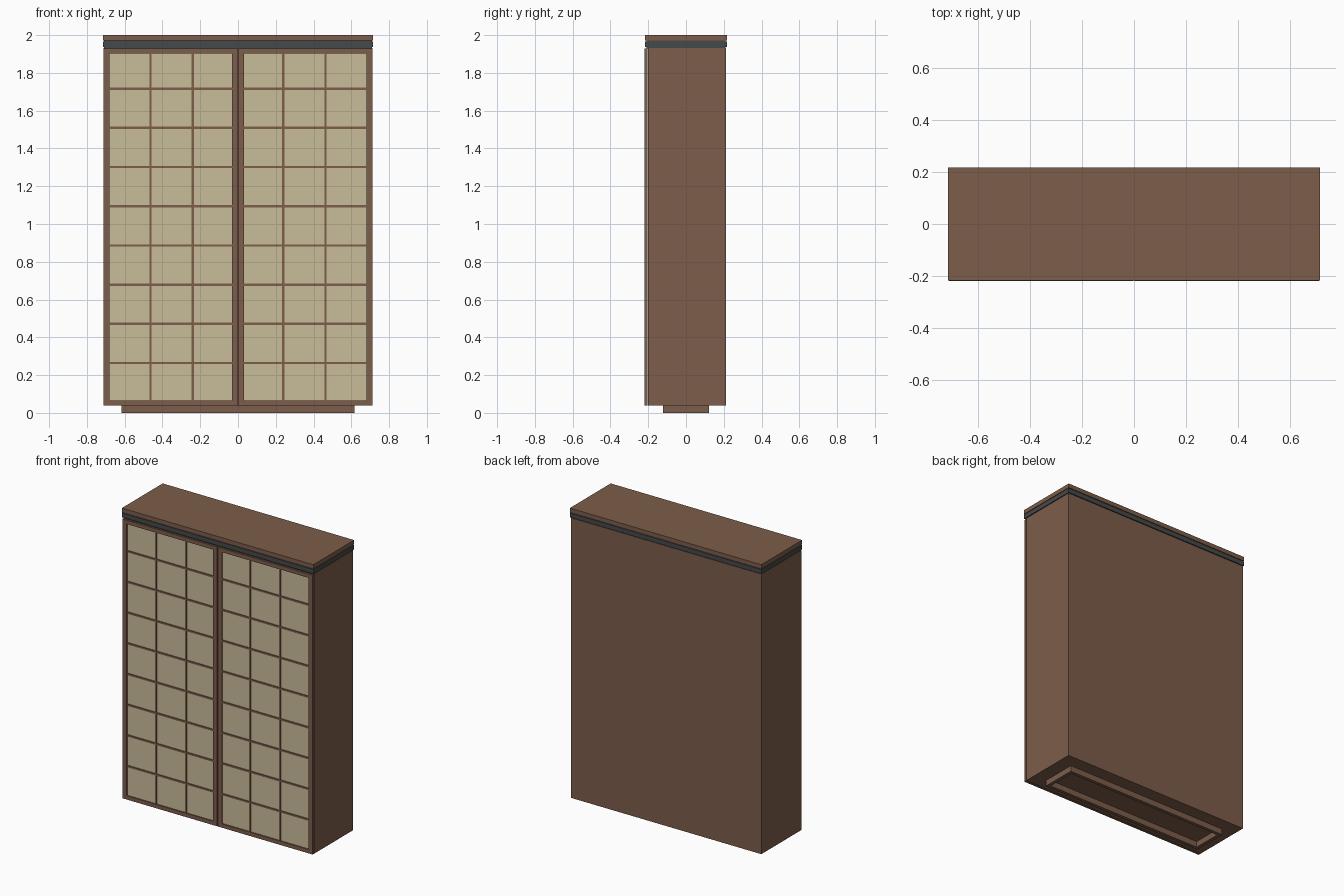
import bpy, bmesh

if "Cube" in bpy.data.objects:
    bpy.data.objects.remove(bpy.data.objects["Cube"])


def material(name, rgb):
    m = bpy.data.materials.new(name)
    m.diffuse_color = (*rgb, 1)
    m.use_nodes = True
    m.node_tree.nodes["Principled BSDF"].inputs["Base Color"].default_value = m.diffuse_color
    return m


WOOD = material("brown_wood", (0.205, 0.110, 0.070))
PAPER = material("cream_panel", (0.584, 0.509, 0.323))
DARK = material("dark_grey", (0.062, 0.067, 0.068))


def boxes(name, mat, *spans):
    """One object made of boxes, each given as x0, x1, y0, y1, z0, z1."""
    bm = bmesh.new()
    for x0, x1, y0, y1, z0, z1 in spans:
        verts = bmesh.ops.create_cube(bm, size=1)["verts"]
        for v in verts:
            v.co.x = x1 if v.co.x > 0 else x0
            v.co.y = y1 if v.co.y > 0 else y0
            v.co.z = z1 if v.co.z > 0 else z0
    me = bpy.data.meshes.new(name)
    bm.to_mesh(me)
    bm.free()
    me.materials.append(mat)
    ob = bpy.data.objects.new(name, me)
    bpy.context.collection.objects.link(ob)
    return ob


# Carcass and hollow plinth
boxes("carcass", WOOD, (-0.712, 0.712, -0.2, 0.212, 0.04, 1.932))
PX, PY, T = 0.618, 0.122, 0.022
boxes("plinth", WOOD,
      (-PX, PX, -PY, -PY + T, 0, 0.04), (-PX, PX, PY - T, PY, 0, 0.04),
      (-PX, -PX + T, -PY + T, PY - T, 0, 0.04), (PX - T, PX, -PY + T, PY - T, 0, 0.04))

# Crown: dark band, thin recess, wooden top
boxes("crown_band", DARK, (-0.716, 0.716, -0.217, 0.217, 1.937, 1.967))
boxes("crown_recess", DARK, (-0.710, 0.710, -0.210, 0.210, 1.930, 1.975))
boxes("top_board", WOOD, (-0.716, 0.716, -0.218, 0.218, 1.971, 2.0))

# Doors: frame, cream panel and lattice bars
F, B = -0.219, -0.203
Z0, Z1 = 0.04, 1.928
for side, s in (("left", -1), ("right", 1)):
    def span(a, b, *rest):
        return (min(s * a, s * b), max(s * a, s * b), *rest)

    boxes(side + "_door_frame", WOOD,
          span(0.002, 0.032, F, B, Z0, Z1), span(0.680, 0.712, F, B, Z0, Z1),
          span(0.032, 0.680, F, B, Z0, 0.066), span(0.032, 0.680, F, B, 1.902, Z1))
    boxes(side + "_door_panel", PAPER, span(0.032, 0.680, -0.211, B, 0.066, 1.902))
    bars = [span(x - 0.006, x + 0.006, -0.217, -0.209, 0.066, 1.902) for x in (0.24, 0.463)]
    for i in range(8):
        z = 0.264 + i * 0.2075
        bars.append(span(0.032, 0.680, -0.2165, -0.209, z - 0.006, z + 0.006))
    boxes(side + "_door_lattice", WOOD, *bars)
